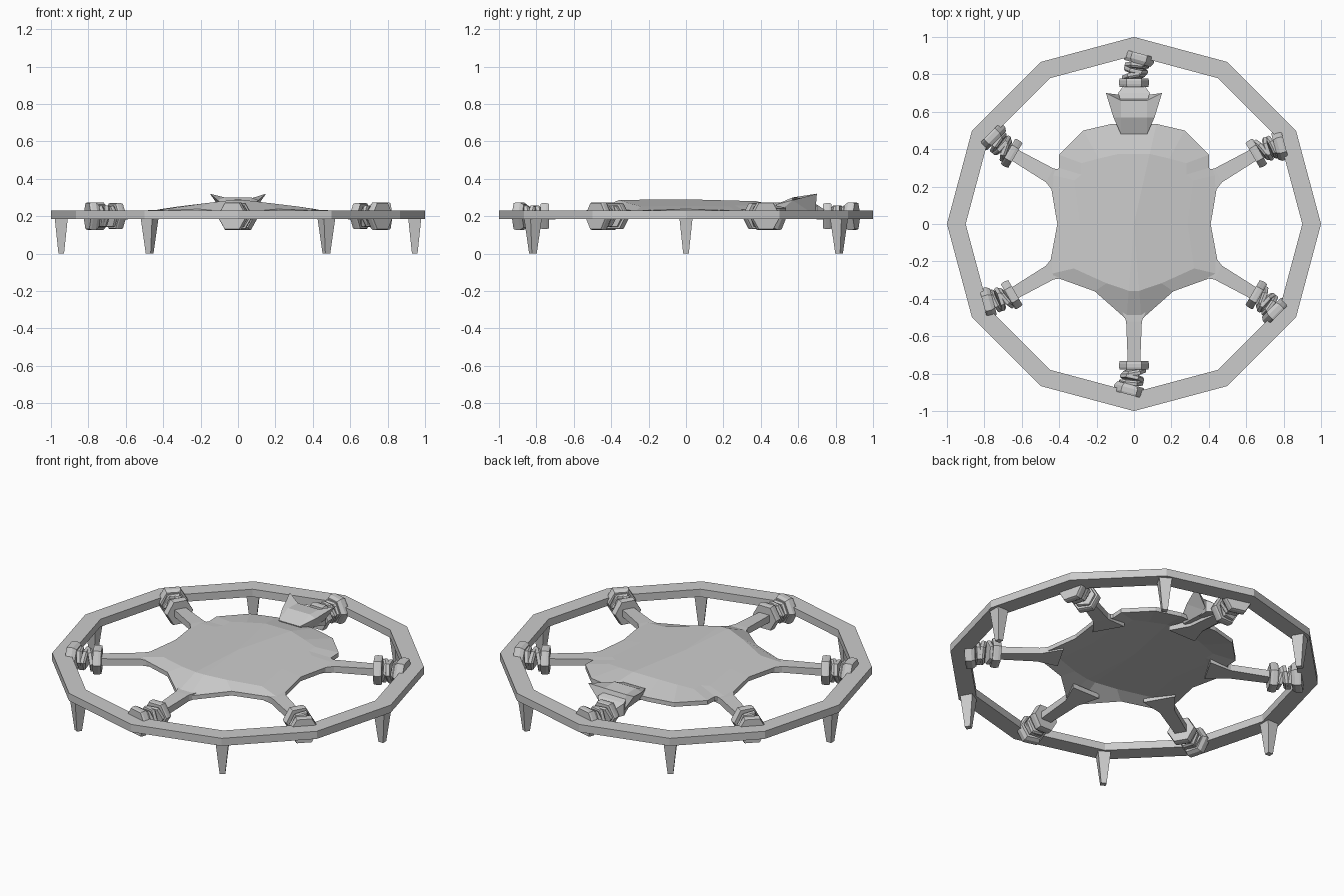
import bpy, bmesh
from math import radians, cos, sin, pi
from mathutils import Matrix, Vector

if "Cube" in bpy.data.objects:
    bpy.data.objects.remove(bpy.data.objects["Cube"])


def make(name, verts, faces):
    me = bpy.data.meshes.new(name)
    me.from_pydata([tuple(v) for v in verts], [], faces)
    bm = bmesh.new()
    bm.from_mesh(me)
    bmesh.ops.recalc_face_normals(bm, faces=bm.faces)
    bm.to_mesh(me)
    bm.free()
    ob = bpy.data.objects.new(name, me)
    bpy.context.collection.objects.link(ob)
    return ob


def loft(name, loops, matrix=Matrix(), closed=False):
    """Skin equal-length loops; cap the ends, or join last to first."""
    n, m = len(loops[0]), len(loops)
    verts = [matrix @ Vector(v) for lp in loops for v in lp]
    faces = []
    for i in range(m if closed else m - 1):
        a, b = i * n, (i + 1) % m * n
        faces += [(a + j, a + (j + 1) % n, b + (j + 1) % n, b + j) for j in range(n)]
    if not closed:
        faces += [tuple(range(n)), tuple(range((m - 1) * n, m * n))]
    return make(name, verts, faces)


def rect_x(x, hw, z0, z1):
    return [(x, -hw, z0), (x, hw, z0), (x, hw, z1), (x, -hw, z1)]


def circle(r, z, n=12):
    return [(r * cos(2 * pi * i / n), r * sin(2 * pi * i / n), z) for i in range(n)]


def hex_disc(name, r, thick, spin, pos, yaw, pitch, chamfer=0.85):
    """Six-sided wrap whose axis points radially outward."""
    def hexa(rad, x):
        return [(x, rad * cos(i * pi / 3), rad * sin(i * pi / 3)) for i in range(6)]
    h = thick / 2
    m = (spin @ Matrix.Translation(pos) @ Matrix.Rotation(radians(yaw), 4, 'Z')
         @ Matrix.Rotation(radians(pitch), 4, 'Y'))
    loft(name, [hexa(r * chamfer, -h), hexa(r, -h * 0.3), hexa(r, h * 0.6),
                hexa(r * 0.95, h)], m)


# twelve-sided frame
loft("frame_ring", [circle(1.0, 0.185), circle(1.0, 0.23),
                    circle(0.9, 0.23), circle(0.9, 0.185)], closed=True)

# six tapered legs, and six cords with their wraps
for k in range(6):
    rot = Matrix.Rotation(radians(60 * k), 4, 'Z')
    loft(f"leg_{k}", [[(0.945 + s * a, t * a, z) for s, t in
                       ((-1, -1), (1, -1), (1, 1), (-1, 1))]
                      for a, z in ((0.015, 0), (0.035, 0.19))], rot)

    spin = Matrix.Rotation(radians(60 * k + 30), 4, 'Z')
    loft(f"hide_arm_{k}", [rect_x(0.40, 0.09, 0.205, 0.232), rect_x(0.52, 0.042, 0.195, 0.232),
                           rect_x(0.75, 0.033, 0.18, 0.222)], spin)
    hex_disc(f"inner_wrap_{k}", 0.08, 0.045, spin, (0.755, 0, 0.2), 0, 0, 0.95)
    hex_disc(f"coil_a_{k}", 0.065, 0.028, spin, (0.79, 0, 0.2), 10, 8)
    hex_disc(f"coil_b_{k}", 0.065, 0.028, spin, (0.82, -0.01, 0.2), -12, -8)
    hex_disc(f"coil_c_{k}", 0.065, 0.028, spin, (0.845, -0.015, 0.2), -5, 6)
    hex_disc(f"outer_wrap_{k}", 0.084, 0.055, spin, (0.885, -0.025, 0.2), -15, 0)

# stretched hide: mirrored outline, raised inner ring and crown
half = [(0.04, -0.51, 0.222), (0.21, -0.36, 0.238), (0.46, -0.27, 0.228), (0.41, 0, 0.238),
        (0.455, 0.265, 0.228), (0.40, 0.30, 0.235), (0.40, 0.37, 0.238),
        (0.27, 0.50, 0.24), (0.12, 0.535, 0.245)]
rim = half + [(-x, y, z) for x, y, z in reversed(half)]
inner = [(x * 0.7, y * (0.7 if abs(y) > 0.4 else 0.88), 0.29 - 0.12 * abs(x * 0.7))
         for x, y, z in rim]
n = len(rim)
top = rim + inner + [(0, 0, 0.29)]
faces = []
verts = list(top) + [(x, y, z - 0.025) for x, y, z in top]
off = len(top)
for j in range(n):
    k = (j + 1) % n
    for o in (0, off):
        faces += [(o + j, o + k, o + n + k, o + n + j), (o + n + j, o + n + k, o + 2 * n)]
    faces.append((j, k, off + k, off + j))
make("hide", verts, faces)

# animal head with two ears
side = [(0.07, 0.48, 0.262), (0.11, 0.57, 0.285), (0.15, 0.70, 0.32), (0.07, 0.66, 0.295),
        (0.07, 0.57, 0.30), (0.065, 0.49, 0.215), (0.07, 0.69, 0.205)]
verts = side + [(-x, y, z) for x, y, z in side]
faces = [(0, 1, 4), (1, 2, 3, 4), (0, 5, 1), (1, 5, 6), (1, 6, 2), (2, 6, 3)]
faces += [tuple(i + 7 for i in reversed(f)) for f in faces]
faces += [(0, 4, 11, 7), (4, 3, 10, 11), (3, 6, 13, 10), (6, 5, 12, 13), (5, 0, 7, 12)]
make("head", verts, faces)
loft("snout", [rect_x(0.62, 0.06, 0.205, 0.285), rect_x(0.70, 0.085, 0.19, 0.262),
               rect_x(0.74, 0.055, 0.185, 0.235)], Matrix.Rotation(radians(90), 4, 'Z'))
